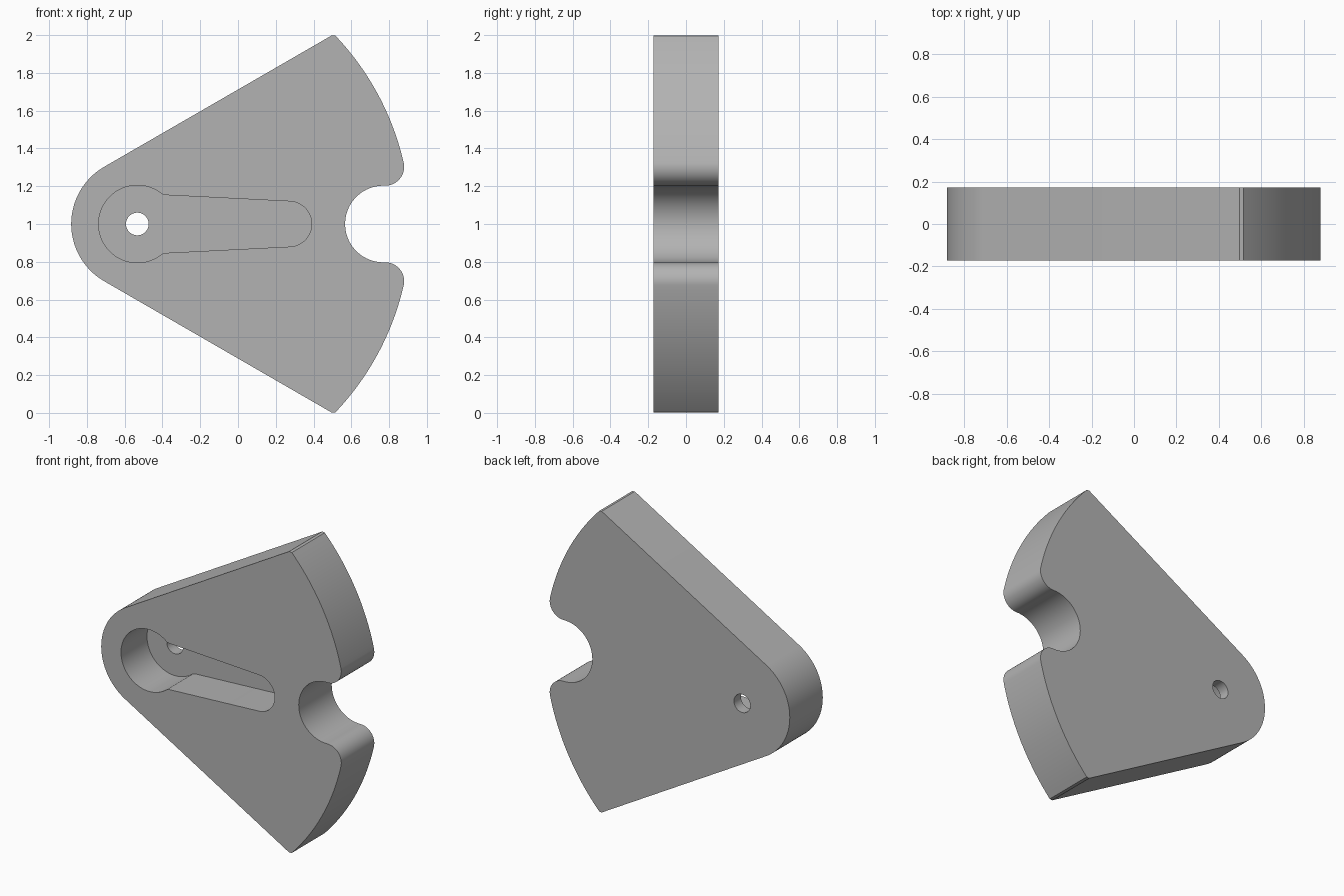
import bpy, bmesh
from math import cos, sin, radians, degrees, asin, acos

cube = bpy.data.objects.get("Cube")
if cube:
    bpy.data.objects.remove(cube)

HALF = 0.173                # half thickness of the plate
PIVOT = (-0.533, 1.0)
HUB_R, FAN_R = 0.35, 1.447  # rounded hub and outer arc, both about the pivot

grey = bpy.data.materials.new("grey")
grey.use_nodes = True
grey.diffuse_color = (0.45, 0.45, 0.45, 1)
grey.node_tree.nodes["Principled BSDF"].inputs["Base Color"].default_value = (0.45, 0.45, 0.45, 1)


def arc(center, r, a0, a1, n):
    """Points on an arc in the x-z plane, angles in degrees."""
    angles = [radians(a0 + (a1 - a0) * i / n) for i in range(n + 1)]
    return [(center[0] + r * cos(a), center[1] + r * sin(a)) for a in angles]


def mirrored(upper):
    """Close an upper half outline with its mirror image about z = 1."""
    lower = [(x, 2 - z) for x, z in reversed(upper) if abs(z - 1) > 1e-5]
    return upper + lower


def prism(name, outline, y0, y1):
    bm = bmesh.new()
    face = bm.faces.new([bm.verts.new((x, y0, z)) for x, z in outline])
    ext = bmesh.ops.extrude_face_region(bm, geom=[face])
    moved = [v for v in ext["geom"] if isinstance(v, bmesh.types.BMVert)]
    bmesh.ops.translate(bm, verts=moved, vec=(0, y1 - y0, 0))
    bmesh.ops.recalc_face_normals(bm, faces=bm.faces)
    mesh = bpy.data.meshes.new(name)
    bm.to_mesh(mesh)
    bm.free()
    mesh.materials.append(grey)
    obj = bpy.data.objects.new(name, mesh)
    bpy.context.collection.objects.link(obj)
    return obj


# Fan plate: hub, slanted side, outer arc, rounded lip, round notch
corner = 30 + degrees(asin(HUB_R / FAN_R))
trim = 0.012
tangent = arc(PIVOT, HUB_R, 120, 120, 1)[0]
run = FAN_R * cos(asin(HUB_R / FAN_R)) - trim
side_end = (tangent[0] + run * cos(radians(30)), tangent[1] + run * sin(radians(30)))
lip_r, notch_r = 0.1, 0.203
lip_z = notch_r + lip_r
lip_angle = degrees(asin(lip_z / (FAN_R - lip_r)))
lip = (PIVOT[0] + (FAN_R - lip_r) * cos(radians(lip_angle)), 1 + lip_z)
half = arc(PIVOT, HUB_R, 180, 120, 24) + [side_end]
half += arc(PIVOT, FAN_R, corner - degrees(trim / FAN_R), lip_angle, 28)
half += arc(lip, lip_r, lip_angle, -90, 20)[1:]
half += arc((0.77, 1), notch_r, 90, 180, 28)
plate = prism("fan_plate", mirrored(half), -HALF, HALF)

# Keyhole pocket sunk into the front
half = arc(PIVOT, 0.205, 180, 54, 40) + [(-0.4, 1.157), (-0.38, 1.153)]
half += arc((0.27, 1), 0.12, 87, 0, 24)
pocket = prism("pocket_cutter", mirrored(half), -HALF - 0.1, 0.1)

# Pivot hole through the pocket floor
hole = prism("hole_cutter", arc(PIVOT, 0.06, 0, 352.5, 47), -0.5, 0.5)

bpy.context.view_layer.objects.active = plate
for cutter in (pocket, hole):
    cutter.hide_render = True
    mod = plate.modifiers.new(cutter.name, "BOOLEAN")
    mod.operation = "DIFFERENCE"
    mod.solver = "EXACT"
    mod.object = cutter
    bpy.ops.object.modifier_apply(modifier=mod.name)
    bpy.data.objects.remove(cutter)

# Smooth curved walls, crisp rims
bpy.ops.object.select_all(action="DESELECT")
plate.select_set(True)
bpy.ops.object.shade_smooth_by_angle(angle=radians(30))
